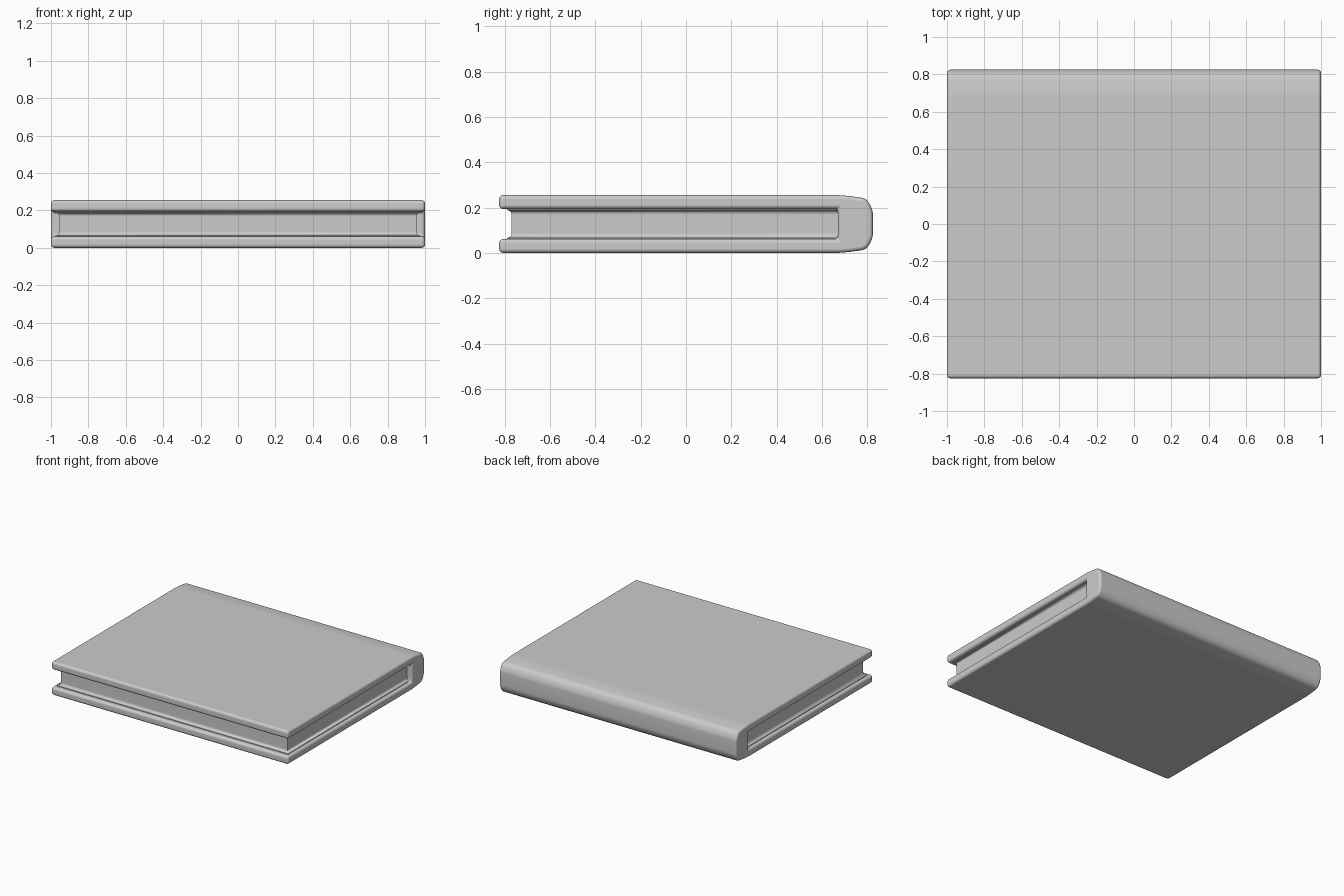
import bpy, bmesh, math
from mathutils import Vector

if "Cube" in bpy.data.objects:
    bpy.data.objects.remove(bpy.data.objects["Cube"])

H = 0.255            # total thickness
MID = H / 2


def finish(name, bm):
    bmesh.ops.recalc_face_normals(bm, faces=bm.faces[:])
    mesh = bpy.data.meshes.new(name)
    bm.to_mesh(mesh)
    bm.free()
    ob = bpy.data.objects.new(name, mesh)
    bpy.context.collection.objects.link(ob)
    bpy.ops.object.select_all(action='DESELECT')
    ob.select_set(True)
    bpy.context.view_layer.objects.active = ob
    bpy.ops.object.shade_smooth_by_angle(angle=math.radians(50))
    mod = ob.modifiers.new("weighted_normals", 'WEIGHTED_NORMAL')
    mod.keep_sharp = True
    return ob


# Cover: wrap-around C profile (y, z), upper half mirrored to the lower half
upper = [(0.67, 0.194), (-0.825, 0.194), (-0.825, H), (0.67, H), (0.72, 0.251)]
p0, p1, p2 = Vector((0.772, 0.244)), Vector((0.812, 0.24)), Vector((0.825, 0.175))
for i in range(7):
    t = i / 6
    p = p0 * (1 - t) ** 2 + p1 * 2 * t * (1 - t) + p2 * t * t
    upper.append((p.x, p.y))
profile = upper + [(y, H - z) for y, z in reversed(upper)]

bm = bmesh.new()
face = bm.faces.new([bm.verts.new((-1, y, z)) for y, z in profile])
ext = bmesh.ops.extrude_face_region(bm, geom=[face], use_keep_orig=True)
bmesh.ops.translate(bm, vec=(2, 0, 0),
                    verts=[g for g in ext['geom'] if isinstance(g, bmesh.types.BMVert)])
bmesh.ops.recalc_face_normals(bm, faces=bm.faces[:])
sharp = [e for e in bm.edges if e.calc_face_angle(0) > math.radians(45)]
bmesh.ops.bevel(bm, geom=sharp, offset=0.018, offset_type='OFFSET', segments=4,
                profile=0.5, affect='EDGES', clamp_overlap=False)
finish("cover", bm)

# Page block: stacked rectangles flaring into the boards with a small fillet
bm = bmesh.new()
R = 0.02
half = [(R * (1 - math.cos(a)), 0.065 + R * (1 - math.sin(a)))
        for a in [math.radians(90 * i / 4) for i in range(5)]]
half = [(R - f, z) for f, z in reversed([(R - f, z) for f, z in half])]
# fillet: widest where it meets the board, plain in the middle
levels = [(R, 0.06)] + [(R * (1 - math.sin(math.radians(a))),
                         0.066 + R * (1 - math.cos(math.radians(a)))) for a in (0, 22.5, 45, 67.5, 90)]
levels += [(f, H - z) for f, z in reversed(levels)]
rings = []
for f, z in levels:
    x, y = 0.955 + f, -0.77 - f
    rings.append([bm.verts.new(c) for c in
                  ((-x, y, z), (x, y, z), (x, 0.69, z), (-x, 0.69, z))])
for a, b in zip(rings, rings[1:]):
    for i in range(4):
        j = (i + 1) % 4
        bm.faces.new((a[i], a[j], b[j], b[i]))
bm.faces.new(rings[0])
bm.faces.new(rings[-1])
finish("page_block", bm)
